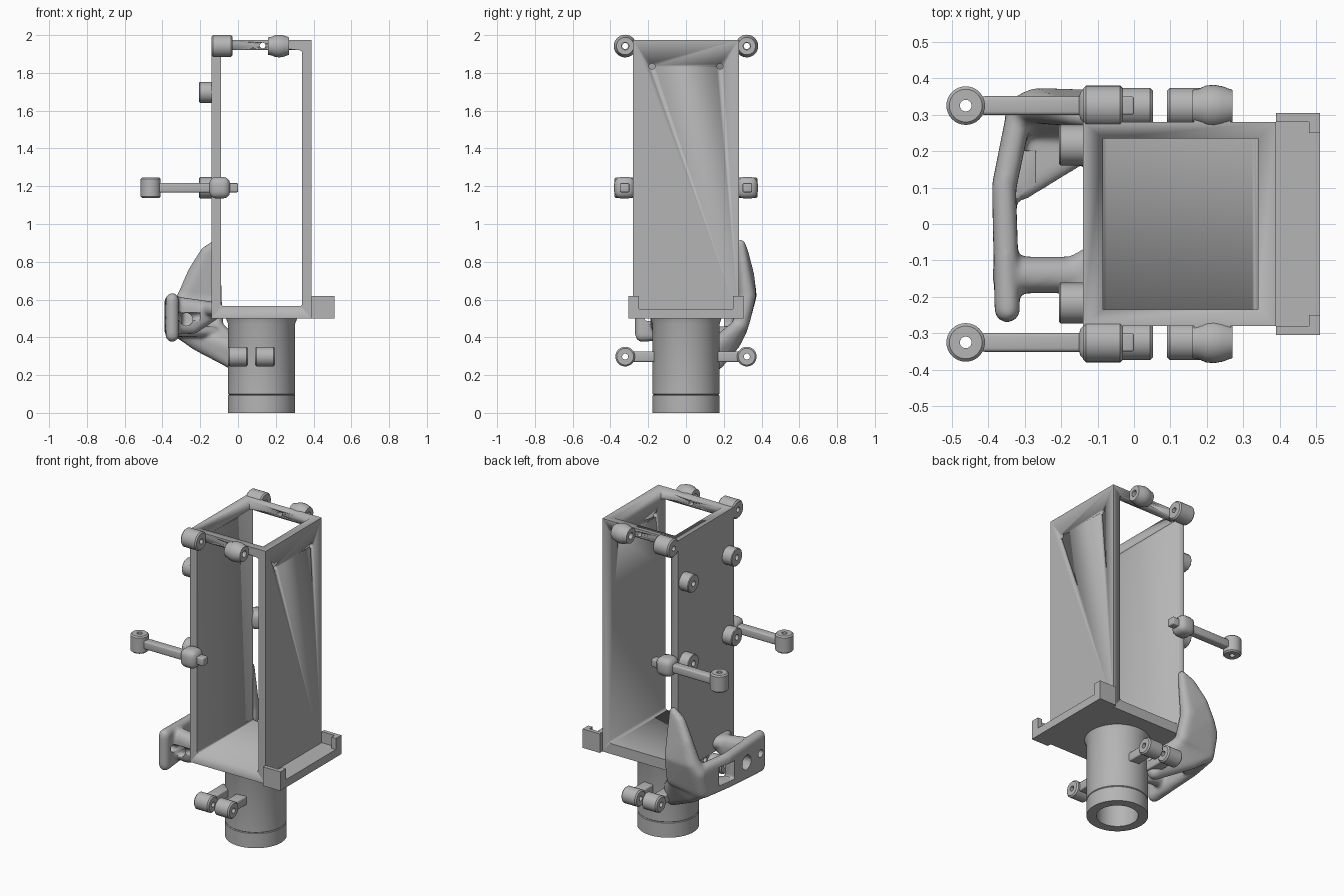
import bpy, bmesh, math
from mathutils import Vector, Matrix

cube = bpy.data.objects.get("Cube")
if cube:
    bpy.data.objects.remove(cube)

grey = bpy.data.materials.new("plain_grey")
grey.use_nodes = True
grey.diffuse_color = (0.46, 0.46, 0.46, 1)
grey.node_tree.nodes["Principled BSDF"].inputs["Base Color"].default_value = grey.diffuse_color


def finish(name, bm, smooth=True):
    bmesh.ops.recalc_face_normals(bm, faces=bm.faces)
    mesh = bpy.data.meshes.new(name)
    bm.to_mesh(mesh)
    bm.free()
    mesh.materials.append(grey)
    obj = bpy.data.objects.new(name, mesh)
    bpy.context.collection.objects.link(obj)
    if smooth:
        bpy.ops.object.select_all(action='DESELECT')
        obj.select_set(True)
        bpy.context.view_layer.objects.active = obj
        bpy.ops.object.shade_smooth_by_angle(angle=math.radians(35))
    return obj


def box(name, lo, hi, bevel=0.0):
    lo, hi = Vector(lo), Vector(hi)
    bm = bmesh.new()
    bmesh.ops.create_cube(bm, size=1, matrix=Matrix.Translation((lo + hi) / 2)
                          @ Matrix.Diagonal((*(hi - lo), 1)))
    if bevel:
        bmesh.ops.bevel(bm, geom=bm.edges[:], offset=bevel, segments=3,
                        profile=0.5, affect='EDGES')
    return finish(name, bm)


def lathe(name, profile, centre, axis='Z', sides=32):
    """Spin a closed (radius, height) profile round an axis through centre."""
    bm = bmesh.new()
    verts = [bm.verts.new((r, 0, h)) for r, h in profile]
    edges = [bm.edges.new((v, verts[i - 1])) for i, v in enumerate(verts)]
    bmesh.ops.spin(bm, geom=verts + edges, axis=(0, 0, 1), cent=(0, 0, 0),
                   angle=math.tau, steps=sides, use_merge=True)
    bmesh.ops.remove_doubles(bm, verts=bm.verts, dist=1e-5)
    bmesh.ops.dissolve_degenerate(bm, edges=bm.edges, dist=1e-5)
    turn = {'X': Matrix.Rotation(math.pi / 2, 4, 'Y'),
            'Y': Matrix.Rotation(-math.pi / 2, 4, 'X'), 'Z': Matrix()}[axis]
    bm.transform(Matrix.Translation(centre) @ turn)
    return finish(name, bm)


def tube(name, radius, length, centre, axis, hole=0.016, sides=32, soft=0.008):
    h = length / 2
    return lathe(name, [(hole, -h), (radius - soft, -h), (radius, soft - h),
                        (radius, h - soft), (radius - soft, h), (hole, h)],
                 centre, axis, sides)


def rod(name, radius, length, centre, axis, sides=32):
    h = length / 2
    return lathe(name, [(0, -h), (radius, -h), (radius, h), (0, h)], centre, axis, sides)


def cut(target, cutter):
    cutter.hide_render = True
    cutter.hide_viewport = True
    cutter.display_type = 'WIRE'
    mod = target.modifiers.new("cut", 'BOOLEAN')
    mod.operation = 'DIFFERENCE'
    mod.solver = 'EXACT'
    mod.object = cutter


# Open tower frame: two side walls, floor and a rim around the top
frame = box("tower_frame", (-0.14, -0.28, 0.5), (0.39, 0.28, 1.975))
cut(frame, box("front_opening_cutter", (-0.09, -0.5, 0.565), (0.34, 0.5, 1.92), 0.015))
cut(frame, box("top_opening_cutter", (-0.085, -0.235, 1.5), (0.34, 0.235, 2.2)))
for y in (-0.18, 0.18):
    cut(frame, rod("wall_hole_cutter", 0.016, 0.3, (0.37, y, 1.835), 'X'))
cut(frame, rod("rim_hole_cutter", 0.015, 1, (0.13, 0, 1.945), 'Y'))

# Side ledge with clip tabs
box("ledge", (0.38, -0.28, 0.5), (0.51, 0.28, 0.55))
for side, s in (("front", -1), ("back", 1)):
    def span(a, b):
        return min(a * s, b * s), max(a * s, b * s)
    y0, y1 = span(0.28, 0.305)
    box(side + "_ledge_rail", (0.39, y0, 0.5), (0.51, y1, 0.62))
    y0, y1 = span(0.25, 0.305)
    box(side + "_ledge_tab", (0.48, y0, 0.545), (0.51, y1, 0.62))

    # Hinge lugs on the top rim
    tube(side + "_rim_lug", 0.058, 0.11, (-0.085, 0.322 * s, 1.942), 'X')
    lathe(side + "_rim_barrel", [(0.02, -0.055), (0.046, -0.055), (0.05, -0.035), (0.058, -0.018),
                                 (0.06, 0.005), (0.056, 0.028), (0.046, 0.055), (0.02, 0.055)],
          (0.215, 0.322 * s, 1.942), 'X')
    y0, y1 = span(0.25, 0.295)
    box(side + "_rim_lug_web", (-0.138, y0, 1.915), (-0.035, y1, 1.972))
    box(side + "_rim_barrel_web", (0.165, y0, 1.915), (0.265, y1, 1.972))

    # Hinge lugs on the neck
    for x in (0.0, 0.143):
        tube(side + "_neck_lug", 0.052, 0.105, (x, 0.322 * s, 0.298), 'X')
        y0, y1 = span(0.1, 0.295)
        box(side + "_neck_lug_web", (x - 0.035, y0, 0.27), (x + 0.035, y1, 0.326), 0.008)

    # Outrigger arms with ball root and vertical eye
    y = 0.325 * s
    box(side + "_arm", (-0.42, y - 0.026, 1.166), (-0.1, y + 0.026, 1.218), 0.01)
    tube(side + "_arm_eye", 0.053, 0.11, (-0.462, y, 1.192), 'Z')
    box(side + "_arm_root", (-0.152, y - 0.055, 1.135), (-0.042, y + 0.055, 1.249), 0.036)
    box(side + "_arm_tip", (-0.08, y - 0.025, 1.168), (0.0, y + 0.025, 1.216), 0.006)

    # Bosses on the outer wall
    for z in (1.192, 1.697):
        tube(side + "_wall_boss", 0.056, 0.075, (-0.168, 0.217 * s, z), 'X', 0.018, 12, 0.004)

# Hollow neck with a collar groove
lathe("neck", [(0, 0.45), (0.12, 0.45), (0.12, 0), (0.177, 0), (0.177, 0.092), (0.173, 0.096),
               (0.177, 0.1), (0.177, 0.47), (0.19, 0.505), (0, 0.505)], (0.125, 0, 0), 'Z', 64)

# Organic bracket: hulls of balls fused and softened
bracket_lobes = [
    # upper blade
    [(-0.115, 0.29, 0.895, 0.025), (-0.17, 0.3, 0.85, 0.032), (-0.13, 0.325, 0.62, 0.045),
     (-0.27, 0.325, 0.62, 0.05), (-0.235, 0.325, 0.74, 0.035)],
    # blade middle
    [(-0.13, 0.325, 0.62, 0.045), (-0.27, 0.325, 0.62, 0.05), (-0.31, 0.28, 0.44, 0.045),
     (-0.12, 0.29, 0.47, 0.045), (-0.31, 0.31, 0.56, 0.045)],
    # lower strut to the neck
    [(-0.31, 0.28, 0.44, 0.045), (-0.12, 0.28, 0.46, 0.04), (-0.22, 0.25, 0.37, 0.04),
     (-0.02, 0.16, 0.27, 0.045), (-0.01, 0.15, 0.34, 0.05)],
    # cross plate
    [(-0.32, 0.28, 0.43, 0.035), (-0.32, 0.28, 0.58, 0.035),
     (-0.357, 0.1, 0.435, 0.034), (-0.357, 0.1, 0.59, 0.034)],
    [(-0.357, 0.1, 0.435, 0.034), (-0.357, 0.1, 0.59, 0.034),
     (-0.348, -0.235, 0.41, 0.036), (-0.348, -0.235, 0.6, 0.036)],
    # front strut to the wall
    [(-0.34, -0.14, 0.47, 0.05), (-0.34, -0.14, 0.57, 0.05), (-0.24, -0.14, 0.46, 0.045),
     (-0.13, -0.14, 0.54, 0.05), (-0.24, -0.14, 0.56, 0.045)],
    [(-0.18, -0.14, 0.55, 0.04), (-0.12, -0.1, 0.55, 0.04), (-0.12, -0.22, 0.55, 0.04)],
    # inner shelf
    [(-0.31, 0.09, 0.43, 0.028), (-0.31, 0.27, 0.43, 0.028),
     (-0.13, 0.27, 0.43, 0.028), (-0.13, 0.2, 0.43, 0.028)],
]
bm = bmesh.new()
for lobe in bracket_lobes:
    part = bmesh.new()
    for x, y, z, r in lobe:
        bmesh.ops.create_icosphere(part, subdivisions=2, radius=r,
                                   matrix=Matrix.Translation((x, y, z)))
    hull = bmesh.ops.convex_hull(part, input=part.verts)
    bmesh.ops.delete(part, geom=list({g for g in hull["geom_interior"]
                                      if isinstance(g, bmesh.types.BMVert)}), context='VERTS')
    temp = bpy.data.meshes.new("lobe")
    part.to_mesh(temp)
    part.free()
    bm.from_mesh(temp)
    bpy.data.meshes.remove(temp)
bracket = finish("bracket", bm, smooth=False)
remesh = bracket.modifiers.new("fuse", 'REMESH')
remesh.mode = 'VOXEL'
remesh.voxel_size = 0.009
remesh.use_smooth_shade = True
soften = bracket.modifiers.new("soften", 'SMOOTH')
soften.factor = 0.5
soften.iterations = 12

# Windows in the bracket
cut(bracket, box("square_window_cutter", (-0.5, 0.07, 0.455), (-0.27, 0.2, 0.57)))
cut(bracket, rod("large_hole_cutter", 0.045, 0.2, (-0.36, -0.055, 0.51), 'X'))
cut(bracket, rod("small_hole_cutter", 0.024, 0.4, (-0.4, -0.2, 0.51), 'X'))
cut(bracket, rod("strut_hole_cutter", 0.034, 0.25, (-0.275, -0.15, 0.495), 'Y'))
